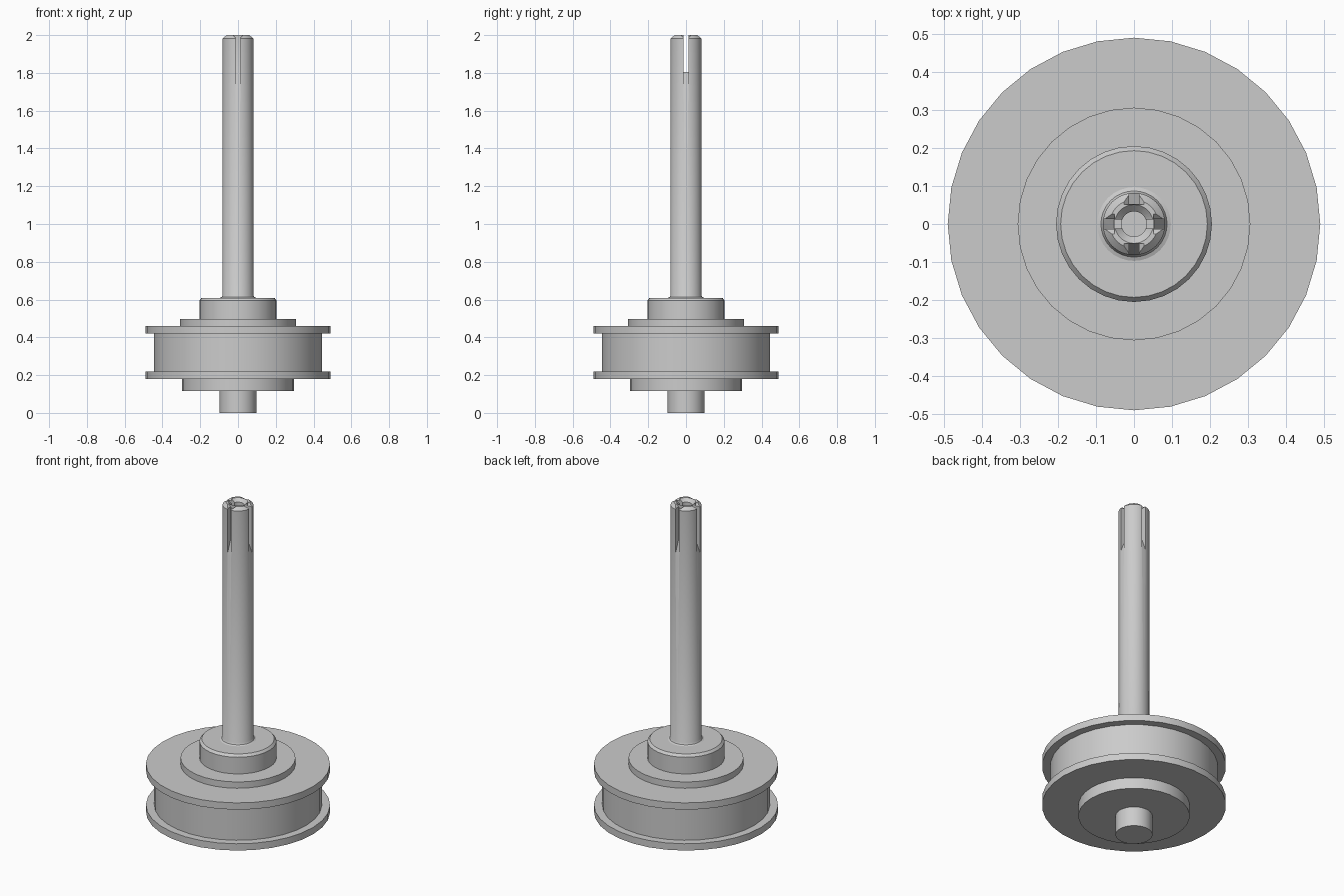
import bpy, bmesh
from math import radians, pi
from mathutils import Matrix, Vector

if "Cube" in bpy.data.objects:
    bpy.data.objects.remove(bpy.data.objects["Cube"])

SIDES = 32


def make_object(name, bm):
    bmesh.ops.recalc_face_normals(bm, faces=bm.faces[:])
    me = bpy.data.meshes.new(name)
    bm.to_mesh(me)
    bm.free()
    ob = bpy.data.objects.new(name, me)
    bpy.context.collection.objects.link(ob)
    return ob


def lathe(name, profile):
    """Spin an (r, z) profile, starting and ending on the axis, into a solid."""
    bm = bmesh.new()
    vs = [bm.verts.new((0, r, z)) for r, z in profile]
    es = [bm.edges.new(p) for p in zip(vs, vs[1:])]
    bmesh.ops.spin(bm, geom=vs + es, cent=(0, 0, 0), axis=(0, 0, 1),
                   angle=2 * pi, steps=SIDES)
    bmesh.ops.remove_doubles(bm, verts=bm.verts[:], dist=1e-5)
    return make_object(name, bm)


def prism(name, points, direction, turn=0):
    """Extrude a flat outline along a direction, then turn it about z."""
    bm = bmesh.new()
    face = bm.faces.new([bm.verts.new(p) for p in points])
    ext = bmesh.ops.extrude_face_region(bm, geom=[face], use_keep_orig=True)
    moved = [v for v in ext["geom"] if isinstance(v, bmesh.types.BMVert)]
    bmesh.ops.translate(bm, verts=moved, vec=Vector(direction))
    bm.transform(Matrix.Rotation(turn, 4, 'Z'))
    return make_object(name, bm)


def cut(ob, cutter):
    cutter.hide_render = True
    mod = ob.modifiers.new("cut", 'BOOLEAN')
    mod.operation = 'DIFFERENCE'
    mod.solver = 'EXACT'
    mod.object = cutter
    bpy.context.view_layer.objects.active = ob
    bpy.ops.object.modifier_apply(modifier=mod.name)
    bpy.data.objects.remove(cutter)


# Flanged wheel with stub and stepped hubs
wheel = lathe("flanged_wheel", [
    (0, 0), (0.098, 0), (0.098, 0.115), (0.296, 0.115), (0.296, 0.18),
    (0.49, 0.18), (0.49, 0.22), (0.446, 0.22), (0.446, 0.42), (0.49, 0.42),
    (0.49, 0.46), (0.306, 0.46), (0.306, 0.497), (0.205, 0.497),
    (0.205, 0.595), (0.193, 0.609), (0, 0.609)])

# Shaft with flared foot and chamfered tip
shaft = lathe("shaft", [
    (0, 0.609), (0.097, 0.609), (0.087, 0.613), (0.082, 0.622),
    (0.082, 1.983), (0.064, 2.0), (0, 2.0)])

# Countersunk hole in the tip
cut(shaft, lathe("hole_cutter", [
    (0, 1.77), (0.033, 1.77), (0.033, 1.982), (0.056, 2.005), (0, 2.005)]))

# Through slot across x
h = 0.012
cut(shaft, prism("slot_cutter", [(-0.065, -h, 1.805), (-0.065, h, 1.805),
                                 (-0.065, h, 2.05), (-0.065, -h, 2.05)],
                 (0.13, 0, 0)))

# Four grooves with sloping floors and flared mouths
for i in range(4):
    turn = i * pi / 2
    cut(shaft, prism("groove_cutter", [
        (0.053, -0.0125, 1.79), (0.1, -0.0125, 1.672),
        (0.1, -0.0125, 2.05), (0.053, -0.0125, 2.05)], (0, 0.025, 0), turn))
    cut(shaft, prism("flare_cutter", [
        (0.051, 0, 1.974), (0.051, 0.034, 2.008), (0.051, -0.034, 2.008)],
        (0.05, 0, 0), turn))

# Smooth round walls, crisp edges
for ob in (wheel, shaft):
    ob.data.shade_smooth()
    ob.data.set_sharp_from_angle(angle=radians(30))
